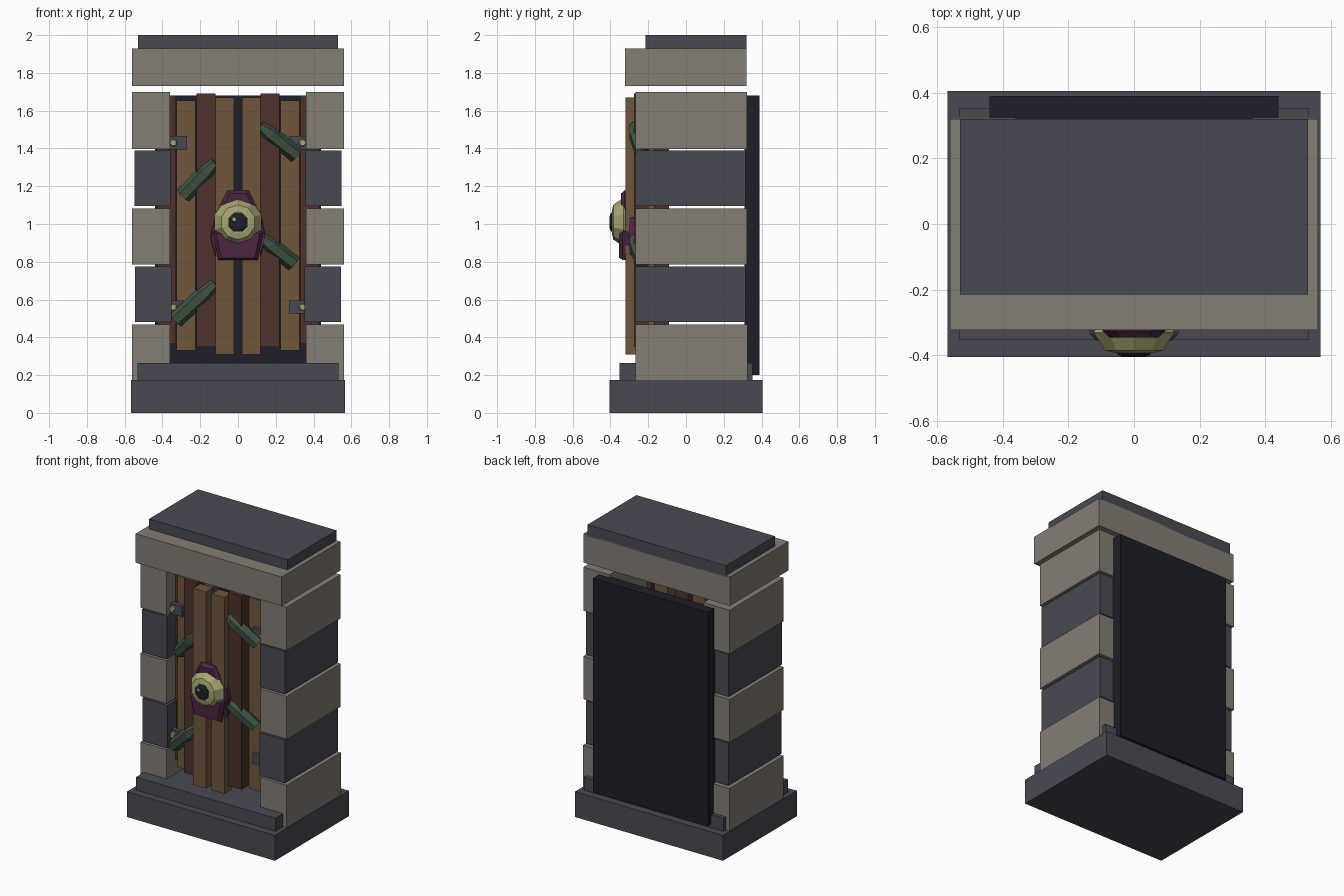
import bpy, bmesh, math
from mathutils import Vector

if "Cube" in bpy.data.objects:
    bpy.data.objects.remove(bpy.data.objects["Cube"])


def material(name, r, g, b):
    m = bpy.data.materials.new(name)
    lin = [((c / 255 + 0.055) / 1.055) ** 2.4 for c in (r, g, b)]
    m.diffuse_color = (*lin, 1)
    m.use_nodes = True
    m.node_tree.nodes["Principled BSDF"].inputs["Base Color"].default_value = m.diffuse_color
    return m


LIGHT = material("light stone", 132, 125, 116)
DARK = material("dark stone", 73, 73, 83)
VOID = material("black slate", 30, 30, 40)
WOOD = material("brown wood", 110, 86, 60)
RED = material("red wood", 78, 50, 44)
PURPLE = material("purple flesh", 76, 38, 66)
GREEN = material("green vine", 62, 84, 66)
YELLOW = material("pale yellow", 166, 166, 114)


def finish(name, bm, mat):
    bmesh.ops.recalc_face_normals(bm, faces=bm.faces)
    me = bpy.data.meshes.new(name)
    bm.to_mesh(me)
    bm.free()
    me.materials.append(mat)
    ob = bpy.data.objects.new(name, me)
    bpy.context.collection.objects.link(ob)
    return ob


def box(name, x, y, z, mat):
    bm = bmesh.new()
    bmesh.ops.create_cube(bm, size=1)
    for v in bm.verts:
        v.co = [(a + b) / 2 + c * (b - a) for (a, b), c in zip((x, y, z), v.co)]
    return finish(name, bm, mat)


def loft(name, loops, mat):
    """Skin a closed solid through loops that have equal point counts."""
    bm = bmesh.new()
    rings = [[bm.verts.new(p) for p in loop] for loop in loops]
    n = len(rings[0])
    for a, b in zip(rings, rings[1:]):
        for i in range(n):
            j = (i + 1) % n
            bm.faces.new((a[i], a[j], b[j], b[i]))
    bm.faces.new(rings[0])
    bm.faces.new(rings[-1])
    return finish(name, bm, mat)


def disc(cx, y, cz, r, n):
    return [(cx + r * math.cos(math.tau * (i + 0.5) / n), y,
             cz + r * math.sin(math.tau * (i + 0.5) / n)) for i in range(n)]


def plate(pts, y, s=1.0):
    cx = sum(p[0] for p in pts) / len(pts)
    cz = sum(p[1] for p in pts) / len(pts)
    return [(cx + (x - cx) * s, y, cz + (z - cz) * s) for x, z in pts]


# Base, step, lintel, cap and back slab
box("base", (-.567, .567), (-.405, .405), (0, .175), DARK)
box("step", (-.533, .533), (-.353, .353), (.17, .265), DARK)
box("lintel", (-.56, .56), (-.322, .32), (1.73, 1.93), LIGHT)
box("cap", (-.53, .53), (-.215, .32), (1.92, 2), DARK)
box("back_slab", (-.44, .44), (.31, .39), (.2, 1.68), VOID)

# Pillars of alternating stone blocks
BLOCKS = [(.175, .468, .36, .56, .325), (.48, .776, .352, .546, .314),
          (.786, 1.083, .36, .56, .323), (1.095, 1.39, .357, .547, .314),
          (1.398, 1.7, .36, .56, .323)]
for side in (-1, 1):
    for i, (z0, z1, x0, x1, back) in enumerate(BLOCKS):
        box("pillar_block", sorted((side * x0, side * x1)), (-.267, back),
            (z0, z1), DARK if i % 2 else LIGHT)

# Door planks: inner x, outer x, front y, bottom, top, colour
PLANKS = [(.022, .12, -.32, .31, 1.67, WOOD), (.12, .22, -.275, .35, 1.69, RED),
          (.225, .325, -.2, .33, 1.655, WOOD), (.328, .43, -.17, .365, 1.68, RED)]
for side in (-1, 1):
    for x0, x1, y, z0, z1, mat in PLANKS:
        box("door_plank", sorted((side * x0, side * x1)), (y, y + .08), (z0, z1), mat)

# Hinge plates with bolts
for side in (-1, 1):
    for z in (.56, 1.43):
        box("hinge_plate", sorted((side * .27, side * .37)), (-.225, -.19),
            (z - .035, z + .035), DARK)
        loft("hinge_bolt", [disc(side * .342, -.22, z, .022, 8),
                            disc(side * .342, -.238, z, .016, 8)], YELLOW)


# Vines: hexagonal tapered stems with a narrow root
def vine(x0, z0, x1, z1):
    a, b = Vector((x0, -.275, z0)), Vector((x1, -.225, z1))
    d = (b - a).normalized()
    u = d.cross(Vector((0, 1, 0))).normalized()
    w = d.cross(u)
    loops = []
    for t, r in ((0, .028), (.28, .046), (1, .043)):
        c = a.lerp(b, t)
        loops.append([c + r * (u * math.cos(k * math.pi / 3) + w * math.sin(k * math.pi / 3))
                      for k in range(6)])
    loft("vine", loops, GREEN)


vine(.115, 1.52, .31, 1.365)
vine(.12, .93, .295, .79)
vine(-.12, 1.325, -.29, 1.15)
vine(-.12, .685, -.33, .49)

# Eyelids: upper hood, lower pouch and side flaps
UPPER = [(-.1, 1.0), (.1, 1.0), (.095, 1.1), (.055, 1.178), (-.055, 1.178), (-.095, 1.1)]
LOWER = [(-.135, .96), (-.105, .81), (.105, .81), (.135, .96)]
loft("upper_lid", [plate(UPPER, -.3), plate(UPPER, -.325), plate(UPPER, -.345, .8)], PURPLE)
loft("lower_lid", [plate(LOWER, -.28), plate(LOWER, -.335), plate(LOWER, -.355, .85)], PURPLE)
for s in (-1, 1):
    flap = [(s * .08, 1.06), (s * .125, 1.04), (s * .148, .93), (s * .12, .82), (s * .08, .85)]
    loft("side_flap", [plate(flap, -.25), plate(flap, -.3, .9)], PURPLE)

# Eye with pupil and glint
loft("eyeball", [disc(0, -.29, 1.01, .1, 10), disc(0, -.33, 1.01, .13, 10),
                 disc(0, -.385, 1.01, .092, 10), disc(0, -.392, 1.01, .06, 10)], YELLOW)
loft("pupil", [disc(0, -.38, 1.01, .056, 8), disc(0, -.397, 1.01, .054, 8),
               disc(0, -.404, 1.01, .035, 8)], VOID)
loft("glint", [disc(-.02, -.4, 1.025, .012, 6), disc(-.02, -.405, 1.025, .01, 6)], YELLOW)
